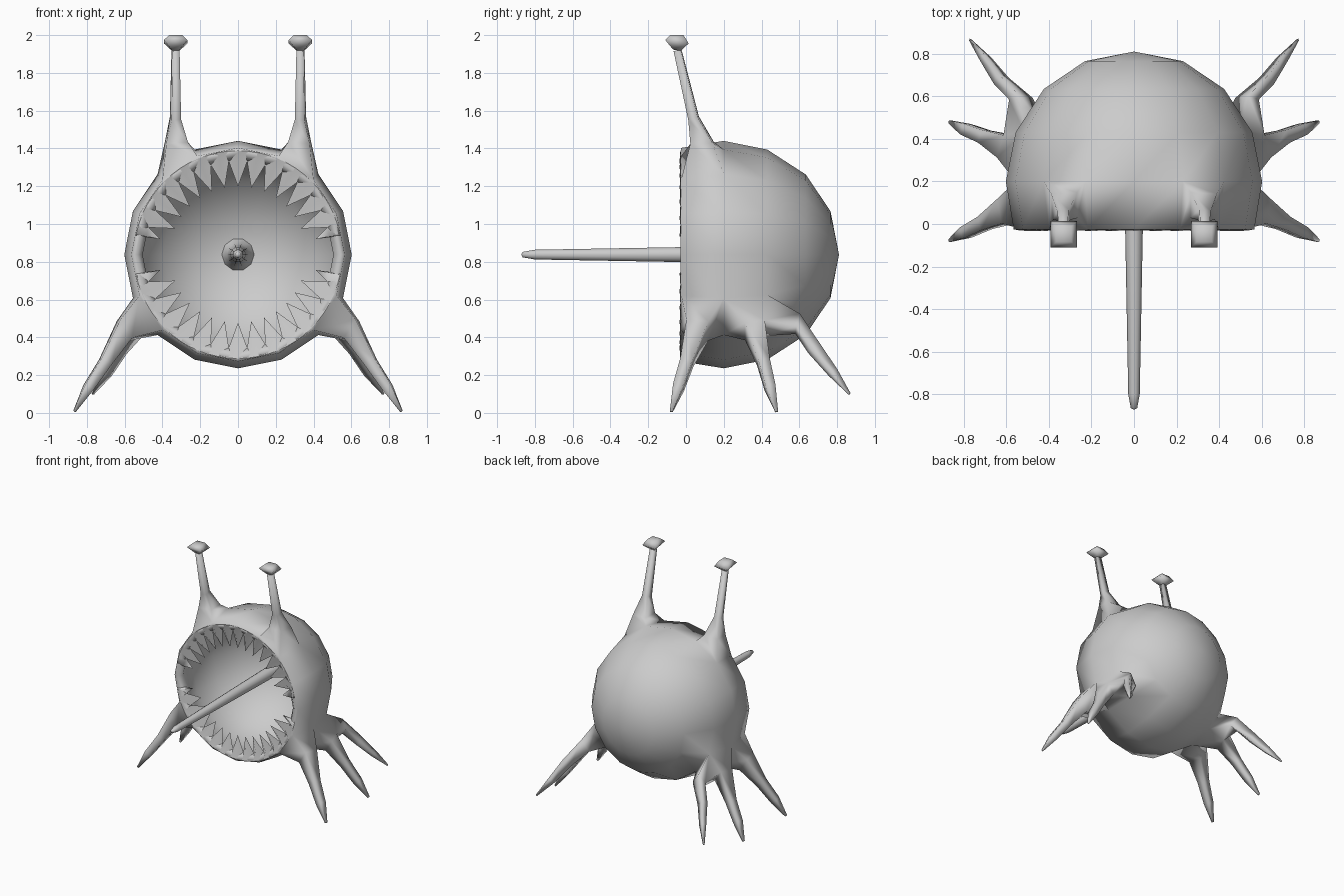
import bpy, bmesh, math
from mathutils import Vector

if "Cube" in bpy.data.objects:
    bpy.data.objects.remove(bpy.data.objects["Cube"])

CZ, SEG = 0.838, 16
grey = bpy.data.materials.new("plain grey")
grey.diffuse_color = (0.6, 0.6, 0.6, 1)
grey.use_nodes = True
grey.node_tree.nodes["Principled BSDF"].inputs["Base Color"].default_value = grey.diffuse_color


def finish(bm, name, angle):
    bmesh.ops.remove_doubles(bm, verts=bm.verts, dist=1e-5)
    bmesh.ops.recalc_face_normals(bm, faces=bm.faces)
    me = bpy.data.meshes.new(name)
    bm.to_mesh(me)
    bm.free()
    me.materials.append(grey)
    ob = bpy.data.objects.new(name, me)
    bpy.context.collection.objects.link(ob)
    bpy.ops.object.select_all(action='DESELECT')
    ob.select_set(True)
    bpy.context.view_layer.objects.active = ob
    bpy.ops.object.shade_smooth_by_angle(angle=math.radians(angle))
    return ob


def polar(r, y, a):
    return Vector((r * math.cos(a), y, CZ + r * math.sin(a)))


def lathe(profile, seg):
    # turn a (radius, y) profile around the front-to-back axis
    bm = bmesh.new()
    rings = [[bm.verts.new(polar(r, y, 2 * math.pi * i / seg)) for i in range(seg)]
             for r, y in profile]
    for a, b in zip(rings, rings[1:]):
        for i in range(seg):
            j = (i + 1) % seg
            bm.faces.new((a[i], a[j], b[j], b[i]))
    bmesh.ops.remove_doubles(bm, verts=bm.verts, dist=1e-5)
    bmesh.ops.recalc_face_normals(bm, faces=bm.faces)
    return bm


def limb(bm, target, stations):
    # extrude the body face nearest the target through (centre, scale) stations
    bm.normal_update()
    f = min(bm.faces, key=lambda g: (g.calc_center_median() - target).length)
    c0, n = f.calc_center_median(), f.normal.copy()
    base = [v.co - c0 for v in f.verts]
    prev = c0
    for c, s in stations:
        c = Vector(c)
        q = n.rotation_difference((c - prev).normalized())
        f = bmesh.ops.extrude_discrete_faces(bm, faces=[f])["faces"][0]
        for v, o in zip(f.verts, base):
            v.co = c + (q @ o) * s
        prev = c


# Hollow body: outer shell, rounded lip, inner bowl
body = lathe([(0, .81), (.23, .765), (.424, .634), (.556, .43), (.602, .2), (.565, -.025), (.54, -.03),
              (.505, 0), (.53, .08), (.56, .2), (.517, .415), (.396, .596), (.214, .72), (0, .765)], SEG)

# Legs and eye stalks grown out of the shell
legs = [(.085, [((.60, .06, .44), .52), ((.70, .005, .27), .29), ((.79, -.04, .135), .24), ((.865, -.078, .008), .06)]),
        (.315, [((.60, .365, .44), .47), ((.70, .41, .27), .27), ((.79, .445, .135), .23), ((.865, .48, .008), .06)]),
        (.53, [((.54, .59, .46), .50), ((.63, .675, .335), .36), ((.70, .775, .21), .26), ((.77, .865, .10), .06)])]
stalk = [((.325, .085, 1.43), .52), ((.33, .04, 1.56), .23), ((.33, -.045, 1.92), .17)]
for side in (-1, 1):
    def place(r, y, deg):
        p = polar(r, y, math.radians(deg))
        return Vector((side * p.x, p.y, p.z))
    for y, path in legs:
        limb(body, place(.6, y, -33.75), [((side * x, yy, z), s) for (x, yy, z), s in path])
    limb(body, place(.6, .085, 56.25), [((side * x, yy, z), s) for (x, yy, z), s in stalk])
finish(body, "body_with_legs_and_stalks", 120)

# Eyes: small square faceted knobs
bm = bmesh.new()
for side in (-1, 1):
    rings = []
    for z, h in ((1.92, .02), (1.965, .062), (2.0, .035)):
        rings.append([bm.verts.new((side * .33 + h * sx, -.048 + h * sy, z - sy * .15 * h * (z < 1.99)))
                      for sx, sy in ((-1, -1), (1, -1), (1, 1), (-1, 1))])
    for a, b in zip(rings, rings[1:]):
        for i in range(4):
            bm.faces.new((a[i], a[(i + 1) % 4], b[(i + 1) % 4], b[i]))
    bm.faces.new(rings[0])
    bm.faces.new(rings[-1])
finish(bm, "eyes", 100)

# Long straight tongue rooted at the back of the bowl
finish(lathe([(.09, .755), (.06, .70), (.05, .55), (.042, 0), (.027, -.80), (.015, -.865), (0, -.872)], 10),
       "tongue", 100)

# Pleated teeth round the upper and lower jaw: thin folded sheets flowing out of the lip
bm = bmesh.new()
step = math.radians(11.25)
for jaw in (1, -1):
    for k in range(-7, 8):
        a = jaw * math.pi / 2 + k * step
        lo, hi = a - step / 2, a + step / 2
        if k == 7:  # half teeth at the corners of the mouth
            hi = a + step * .05
        elif k == -7:
            lo = a - step * .05
        outer = [bm.verts.new(polar(.55, -.03, t)) for t in (lo, a, hi)]
        p, q = bm.verts.new(polar(.495, .003, lo)), bm.verts.new(polar(.495, .003, hi))
        ridge = bm.verts.new(polar(.495, -.034, a))
        tip = bm.verts.new(polar(.36 if abs(k) < 7 else .42, -.004, a))
        back = bm.verts.new(polar(.50, .008, a))
        for f in ((outer[0], outer[1], ridge, p), (outer[1], outer[2], q, ridge),
                  (p, ridge, tip), (ridge, q, tip), (p, tip, back), (tip, q, back)):
            bm.faces.new(f)
finish(bm, "teeth", 100)
